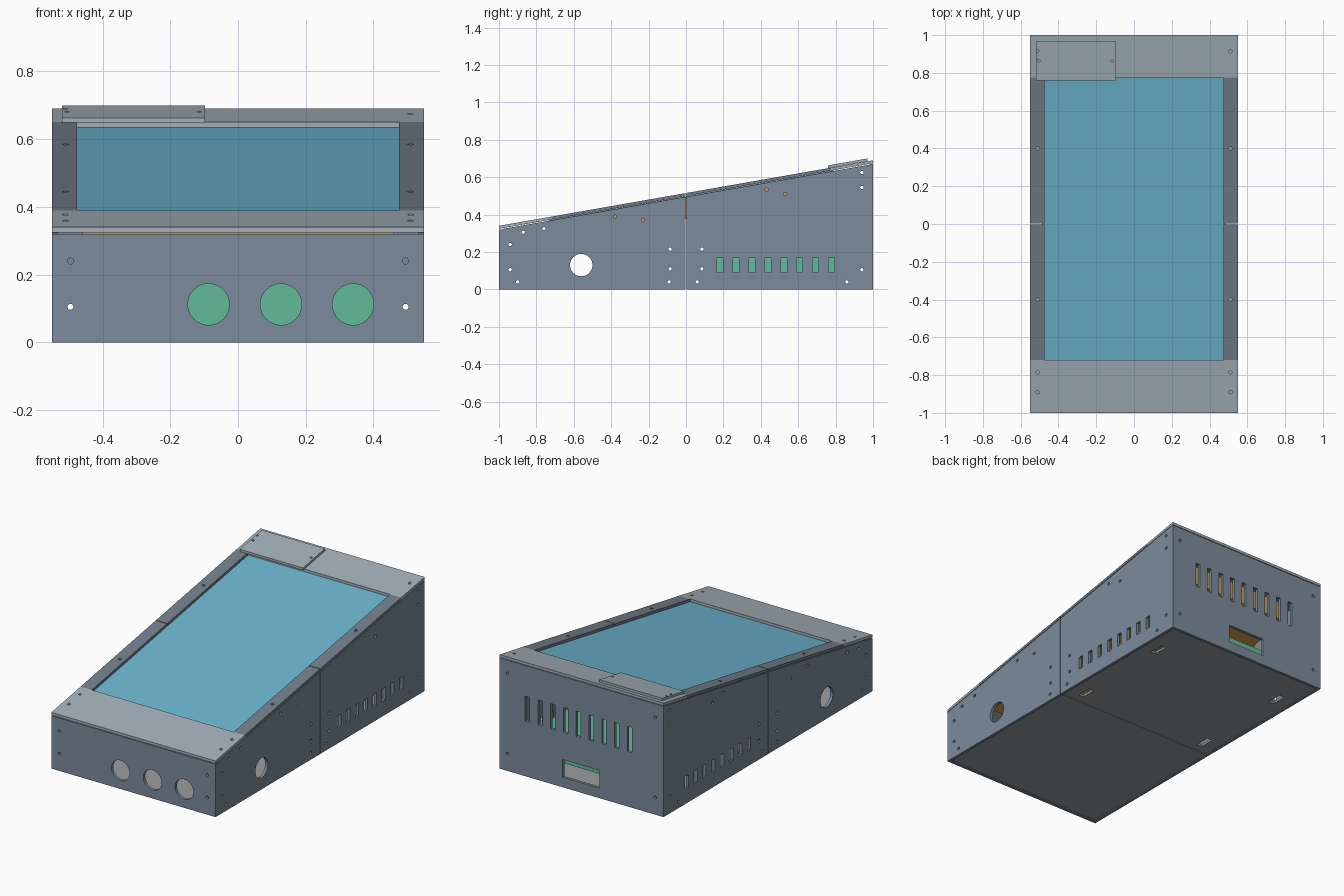
import bpy, bmesh, math
from mathutils import Matrix, Vector

if "Cube" in bpy.data.objects:
    bpy.data.objects.remove(bpy.data.objects["Cube"])

SLOPE = 0.175
T = 0.018          # sheet thickness


def material(name, rgb):
    m = bpy.data.materials.new(name)
    m.diffuse_color = (*rgb, 1)
    m.use_nodes = True
    m.node_tree.nodes["Principled BSDF"].inputs["Base Color"].default_value = m.diffuse_color
    return m


BODY = material("slate_sheet", (0.20, 0.26, 0.33))
LID = material("light_sheet", (0.36, 0.43, 0.48))
RAIL = material("dark_rail", (0.17, 0.21, 0.26))
GLASS = material("blue_glass", (0.15, 0.46, 0.62))
BASE = material("floor_grey", (0.33, 0.34, 0.35))
GREEN = material("green_unit", (0.12, 0.50, 0.32))
ORANGE = material("orange_housing", (0.60, 0.33, 0.08))


def rect(x0, x1, y0, y1):
    return [(x0, y0), (x1, y0), (x1, y1), (x0, y1)]


def circle(x, y, r, n=32):
    return [(x + r * math.cos(2 * math.pi * i / n), y + r * math.sin(2 * math.pi * i / n))
            for i in range(n)]


def screws(points, r=0.009):
    return [circle(x, y, r, 12) for x, y in points]


def frame(u, v, w, origin):
    m = Matrix((u, v, w)).transposed().to_4x4()
    m.translation = Vector(origin)
    return m


def side(x):       # u = y, v = z
    return frame((0, 1, 0), (0, 0, 1), (1, 0, 0), (x, 0, 0))


def upright(y):    # u = x, v = z
    return frame((1, 0, 0), (0, 0, 1), (0, -1, 0), (0, y, 0))


def sloped(z):     # u = x, v = y, following the sloping lid; z at y = 0
    return frame((1, 0, 0), (0, 1, SLOPE), (0, 0, 1), (0, 0, z))


def flat(z):
    return Matrix.Translation((0, 0, z))


def panel(name, outline, holes, thick, place, mat):
    """Flat sheet with cut-outs, filled from a 2D curve and turned into a mesh."""
    cu = bpy.data.curves.new(name, 'CURVE')
    cu.dimensions, cu.fill_mode, cu.extrude = '2D', 'BOTH', thick / 2
    for loop in [outline] + holes:
        sp = cu.splines.new('POLY')
        sp.points.add(len(loop) - 1)
        for p, (x, y) in zip(sp.points, loop):
            p.co = (x, y, 0, 1)
        sp.use_cyclic_u = True
        sp.use_smooth = False
    tmp = bpy.data.objects.new(name + "_curve", cu)
    bpy.context.collection.objects.link(tmp)
    me = bpy.data.meshes.new_from_object(tmp.evaluated_get(bpy.context.evaluated_depsgraph_get()))
    bpy.data.objects.remove(tmp)
    me.transform(place)
    bm = bmesh.new()
    bm.from_mesh(me)
    bmesh.ops.remove_doubles(bm, verts=bm.verts, dist=1e-5)
    bmesh.ops.recalc_face_normals(bm, faces=bm.faces)
    for f in bm.faces:
        f.smooth = False
    bm.to_mesh(me)
    bm.free()
    me.materials.clear()
    me.materials.append(mat)
    ob = bpy.data.objects.new(name, me)
    bpy.context.collection.objects.link(ob)
    return ob


def wall_top(y):
    return 0.495 + SLOPE * y


# side walls, each in a front and a rear half
front_screws = [(-.94, .24), (-.94, .105), (-.9, .04), (-.87, .305), (-.76, .325), (-.09, .04),
                (-.085, .11), (-.085, .215), (-.38, .39), (-.23, .37)]
rear_screws = [(.06, .04), (.085, .11), (.085, .215), (.86, .04), (.94, .105), (.94, .545),
               (.94, .625), (.43, .535), (.53, .51)]
vents = [rect(y - .016, y + .016, .09, .167) for y in (.183 + .085 * i for i in range(8))]
G = 0.002
for s, tag in ((1, "right"), (-1, "left")):
    place = side(s * (0.55 - T / 2))
    a, b = -1 + T, 1 - T
    panel(tag + "_front_wall", [(a, 0), (-G, 0), (-G, wall_top(0)), (a, wall_top(a))],
          screws(front_screws) + [circle(-.56, .13, .06)], T, place, BODY)
    panel(tag + "_rear_wall", [(G, 0), (b, 0), (b, wall_top(b)), (G, wall_top(0))],
          screws(rear_screws) + vents, T, place, BODY)
    # lid rails beside the screen
    for y0, y1, ys, half in ((-.72, -G, -.4, "front"), (G, .775, .4, "rear")):
        panel(f"{tag}_{half}_rail", rect(*sorted((s * .475, s * .55)), y0, y1),
              screws([(s * .51, ys)]), .016, sloped(.507), RAIL)

# front wall with three round openings
panel("front_wall", rect(-.55, .55, 0, wall_top(-1)),
      [circle(x, .112, .061) for x in (-.087, .127, .34)]
      + screws([(x, z) for x in (-.495, .495) for z in (.105, .24)]),
      T, upright(-1 + T / 2), BODY)

# back wall with vent slots and connector opening
panel("back_wall", rect(-.55, .55, 0, wall_top(1)),
      [rect(x - .015, x + .015, .333, .485) for x in (-.322 + .0855 * i for i in range(9))]
      + [rect(-.12, .127, .06, .168)]
      + screws([(x, z) for x in (-.495, .495) for z in (.105, .59)]),
      T, upright(1 - T / 2), BODY)

# lid plates and the raised cover
panel("front_lid_plate", rect(-.55, .55, -1, -.72),
      screws([(x, y) for x in (-.51, .51) for y in (-.785, -.89)]), .016, sloped(.507), LID)
panel("back_lid_plate", rect(-.55, .55, .775, 1),
      screws([(-.51, .915), (.51, .915)]), .016, sloped(.507), LID)
panel("raised_cover", rect(-.52, -.097, .76, .97),
      screws([(-.51, .915), (-.505, .865), (-.115, .865)], .007), .014, sloped(.523), LID)

# screen glass with its housing underneath
panel("screen_glass", rect(-.485, .485, -.735, .79), [], .01, sloped(.493), GLASS)
panel("screen_housing", rect(-.46, .46, -.72, .78), [], .11, sloped(.432), ORANGE)

# floor in two halves, the rear one slotted
panel("front_floor", rect(-.53, .53, -.98, -G), [], .014, flat(.012), BASE)
panel("rear_floor", rect(-.53, .53, G, .98),
      [rect(x - .017, x + .017, y - .045, y + .045) for x in (-.44, .44) for y in (.1, .74)],
      .014, flat(.012), BASE)

# internal unit seen through the openings
panel("internal_unit", rect(-.4, .41, .14, .82), [], .18, flat(.135), GREEN)
